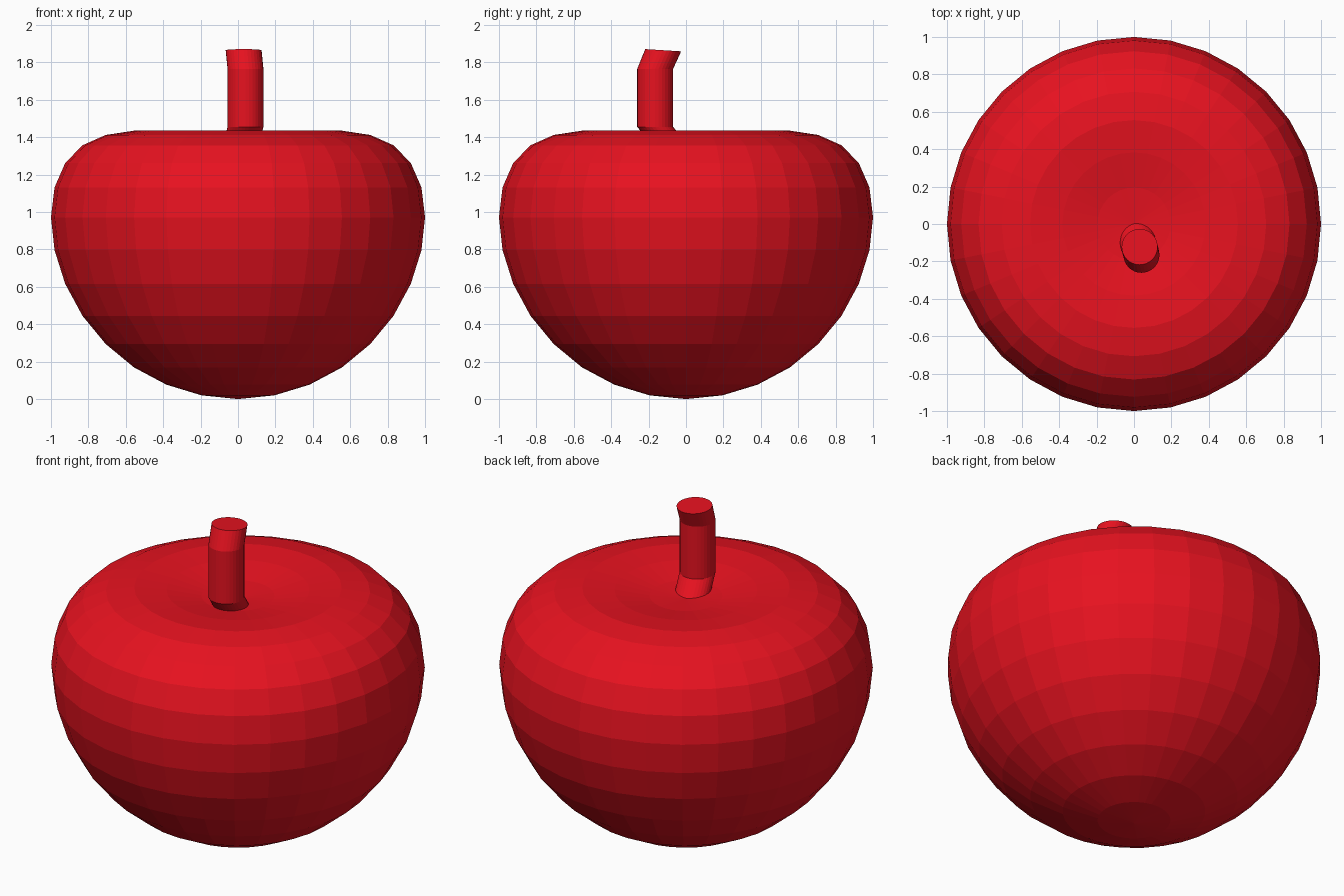
import bpy, bmesh
from math import sin, cos, pi

if "Cube" in bpy.data.objects:
    bpy.data.objects.remove(bpy.data.objects["Cube"])

SIDES = 32
red = bpy.data.materials.new("red_skin")
red.diffuse_color = (0.8, 0.006, 0.014, 1)
red.use_nodes = True
red.node_tree.nodes["Principled BSDF"].inputs["Base Color"].default_value = red.diffuse_color


def finish(bm, name):
    bmesh.ops.recalc_face_normals(bm, faces=bm.faces[:])
    mesh = bpy.data.meshes.new(name)
    bm.to_mesh(mesh)
    bm.free()
    mesh.materials.append(red)
    obj = bpy.data.objects.new(name, mesh)
    bpy.context.collection.objects.link(obj)
    return obj


# Apple body: a sphere whose rings are pressed down towards the top dimple
heights = [0, 0.02, 0.077, 0.169, 0.294, 0.445, 0.616, 0.796, 0.972,
           1.132, 1.262, 1.357, 1.412, 1.435, 1.42, 1.387, 1.372]
bm = bmesh.new()
bmesh.ops.create_uvsphere(bm, u_segments=SIDES, v_segments=16, radius=1)
for v in bm.verts:
    ring = min(range(17), key=lambda k: abs(-cos(k * pi / 16) - v.co.z))
    v.co.z = heights[ring]
finish(bm, "apple_body")

# Stem: a round tube with a kink near each end
path = [(0.01, -0.06, 1.335), (0.04, -0.165, 1.455),
        (0.04, -0.165, 1.765), (0.03, -0.122, 1.865)]
bm = bmesh.new()
rings = []
for i, (x, y, z) in enumerate(path):
    ring = []
    for k in range(SIDES):
        a = 2 * pi * k / SIDES
        tilt = -0.006 * sin(a) if i == 3 else 0
        ring.append(bm.verts.new((x + 0.096 * cos(a), y + 0.096 * sin(a), z + tilt)))
    rings.append(ring)
for low, high in zip(rings, rings[1:]):
    for k in range(SIDES):
        n = (k + 1) % SIDES
        bm.faces.new((low[k], low[n], high[n], high[k]))
bm.faces.new(rings[0][::-1])
bm.faces.new(rings[-1])
finish(bm, "stem")
